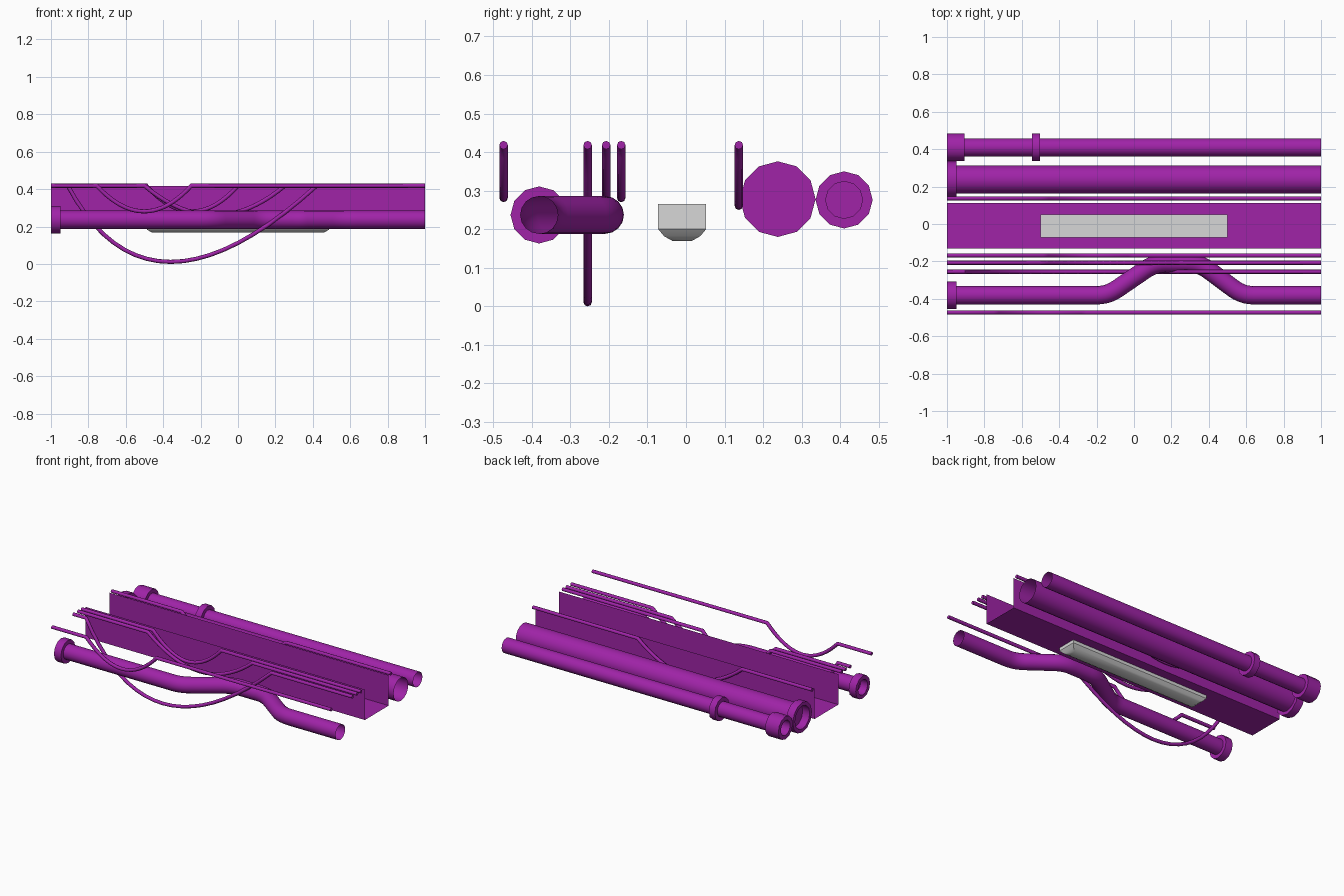
import bpy, bmesh
from math import sin, cos, pi, radians
from mathutils import Vector

cube = bpy.data.objects.get("Cube")
if cube:
    bpy.data.objects.remove(cube, do_unlink=True)


def material(name, rgb):
    m = bpy.data.materials.new(name)
    m.use_nodes = True
    m.diffuse_color = (*rgb, 1)
    m.node_tree.nodes["Principled BSDF"].inputs["Base Color"].default_value = (*rgb, 1)
    return m


PURPLE = material("purple", (0.35, 0.017, 0.39))
WHITE = material("pale grey", (0.68, 0.68, 0.68))


def finish(bm, name, mat, angle=None):
    mesh = bpy.data.meshes.new(name)
    bm.to_mesh(mesh)
    bm.free()
    obj = bpy.data.objects.new(name, mesh)
    bpy.context.collection.objects.link(obj)
    mesh.materials.append(mat)
    if angle:
        bpy.ops.object.select_all(action="DESELECT")
        obj.select_set(True)
        bpy.context.view_layer.objects.active = obj
        bpy.ops.object.shade_smooth_by_angle(angle=radians(angle))
    return obj


def loft(bm, rings):
    """Join closed rings of points into a skin and return their vertices."""
    loops = [[bm.verts.new(p) for p in ring] for ring in rings]
    n = len(loops[0])
    for a, b in zip(loops, loops[1:]):
        for i in range(n):
            j = (i + 1) % n
            bm.faces.new((a[i], a[j], b[j], b[i]))
    return loops


def tube(name, path, radius, sides, normal, capped=False):
    """Sweep a round section along a flat path with mitred corners."""
    path = [Vector(p) for p in path]
    rings = []
    for i, p in enumerate(path):
        before = (p - path[i - 1]).normalized() if i else None
        after = (path[i + 1] - p).normalized() if i < len(path) - 1 else None
        before, after = before or after, after or before
        tangent = (before + after).normalized()
        side = normal.cross(tangent) / tangent.dot(before)
        rings.append([p + radius * (cos(a) * normal + sin(a) * side)
                      for a in (2 * pi * k / sides for k in range(sides))])
    bm = bmesh.new()
    loops = loft(bm, rings)
    if capped:
        bm.faces.new(loops[0][::-1])
        bm.faces.new(loops[-1])
    bmesh.ops.recalc_face_normals(bm, faces=bm.faces)
    return finish(bm, name, PURPLE, 50)


def collar(name, x0, x1, y, z, radius, bore, closed=True):
    """Socket ring with a bore; the inner end may be a solid disc."""
    def ring(x, r):
        return [(x, y + r * sin(2 * pi * k / 12), z + r * cos(2 * pi * k / 12))
                for k in range(12)]
    bm = bmesh.new()
    profile = [ring(x1, bore), ring(x0, bore), ring(x0, radius), ring(x1, radius)]
    if not closed:
        profile.append(ring(x1, bore))
    loops = loft(bm, profile)
    if closed:
        bm.faces.new(loops[-1])
    bmesh.ops.recalc_face_normals(bm, faces=bm.faces)
    return finish(bm, name, PURPLE, 40)


def quad_curve(a, b, c, steps):
    a, b, c = Vector(a), Vector(b), Vector(c)
    ts = [i / steps for i in range(steps + 1)]
    return [a * (1 - t) ** 2 + b * 2 * t * (1 - t) + c * t * t for t in ts]


X, Y, Z = Vector((1, 0, 0)), Vector((0, 1, 0)), Vector((0, 0, 1))

# Straight pipes with end sockets
tube("large_pipe", [(-1, 0.238, 0.278), (1, 0.238, 0.278)], 0.075, 16, Z)
collar("large_pipe_socket", -1, -0.95, 0.238, 0.278, 0.098, 0.075)
tube("small_pipe", [(-1, 0.41, 0.276), (1, 0.41, 0.276)], 0.048, 16, Z)
collar("small_pipe_socket", -1, -0.905, 0.41, 0.276, 0.074, 0.048)
collar("small_pipe_coupling", -0.545, -0.502, 0.41, 0.276, 0.074, 0.048, False)

# Pipe with a sideways offset, corners rounded
yo, yi, zp = -0.381, -0.21, 0.237
corners = [Vector((x, y, zp)) for x, y in
           ((-1, yo), (-0.14, yo), (0.11, yi), (0.35, yi), (0.58, yo), (1, yo))]
path = [corners[0]]
for p, q, r in zip(corners, corners[1:], corners[2:]):
    path += quad_curve(q + (p - q).normalized() * 0.06, q,
                       q + (r - q).normalized() * 0.06, 5)
path.append(corners[-1])
tube("offset_pipe", path, 0.049, 16, Z)
collar("offset_pipe_socket", -1, -0.95, yo, zp, 0.074, 0.049)

# Sagging cables: y, start and end of the sag, x of the pull, depth
top = 0.418
for name, y, x0, x1, pull, depth in (
        ("front_cable", -0.473, -0.755, -0.25, -0.5, 0.137),
        ("long_sag_cable", -0.255, -0.91, 0.42, -0.475, 0.407),
        ("middle_cable", -0.207, -0.5, 0.25, -0.125, 0.157),
        ("inner_cable", -0.168, -0.49, 0.0, -0.245, 0.137),
        ("rear_cable", 0.137, -0.5, 0.25, -0.125, 0.157)):
    sag = quad_curve((x0, y, top), (pull, y, top - 2 * depth), (x1, y, top), 20)
    tube(name, [(-1, y, top)] + sag + [(1, y, top)], 0.011, 8, Y, True)

# Open sheet tray
bm = bmesh.new()
section = ((-0.13, 0.417), (-0.13, 0.22), (0.113, 0.22), (0.113, 0.417))
ends = [[bm.verts.new((x, y, z)) for y, z in section] for x in (-1, 1)]
for i in range(3):
    bm.faces.new((ends[0][i], ends[0][i + 1], ends[1][i + 1], ends[1][i]))
finish(bm, "tray", PURPLE)

# Light fitting with a tapered underside
bm = bmesh.new()
yc = -0.01
loops = loft(bm, [[(sx * hx, yc + sy * hy, z)
                   for sx, sy in ((-1, -1), (1, -1), (1, 1), (-1, 1))]
                  for hx, hy, z in ((0.5, 0.062, 0.265), (0.5, 0.062, 0.2),
                                    (0.485, 0.047, 0.182), (0.462, 0.024, 0.169))])
bm.faces.new(loops[0])
bm.faces.new(loops[-1])
bmesh.ops.recalc_face_normals(bm, faces=bm.faces)
finish(bm, "light_fitting", WHITE, 35)
